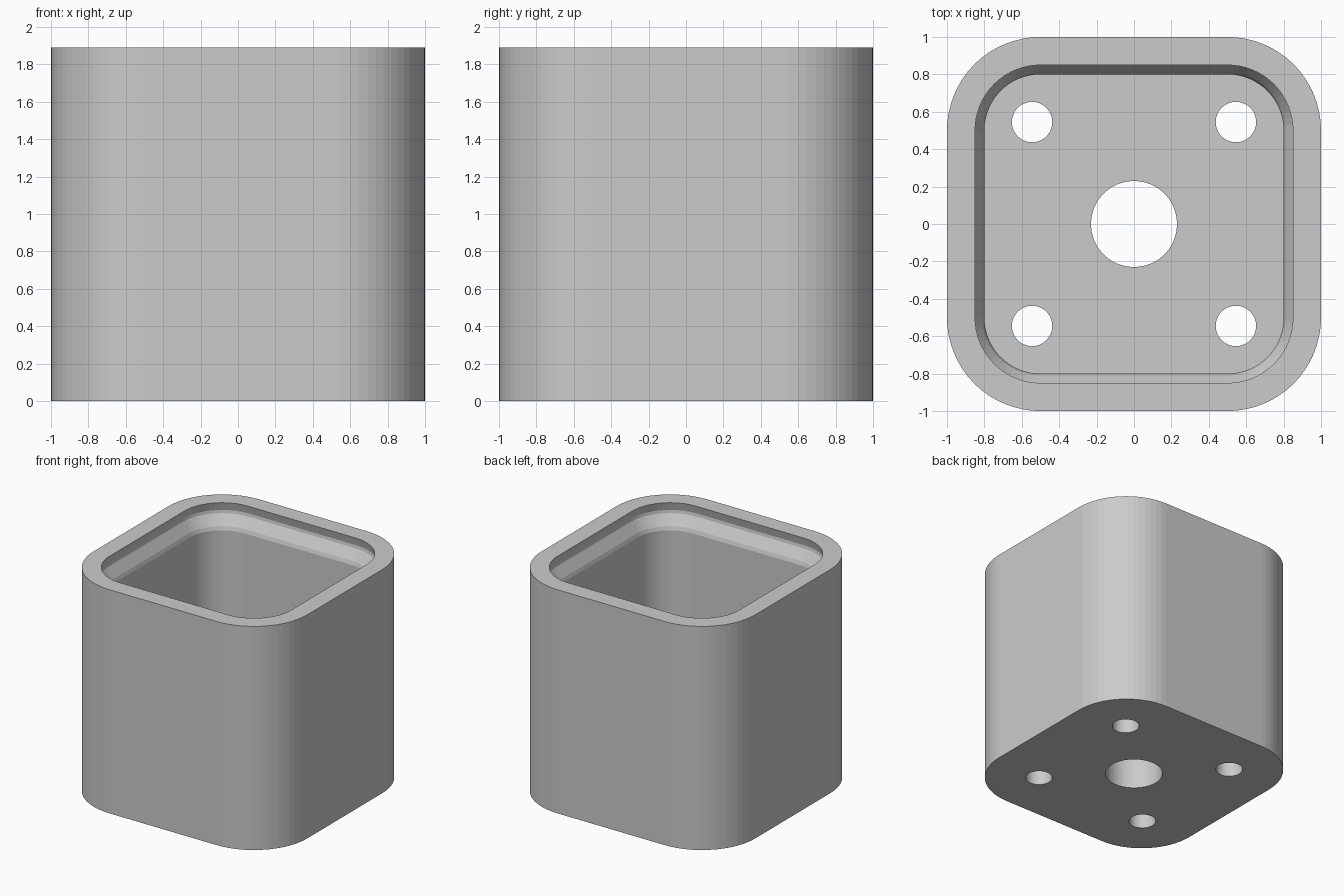
import bpy, bmesh, math

if "Cube" in bpy.data.objects:
    bpy.data.objects.remove(bpy.data.objects["Cube"])

H = 1.89          # overall height
FLOOR = 0.30      # thickness of the base plate
CORNER = 0.5      # centre of every concentric corner arc
SEG = 16          # facets per corner

grey = bpy.data.materials.new("light grey")
grey.diffuse_color = (0.6, 0.6, 0.6, 1)
grey.use_nodes = True
grey.node_tree.nodes["Principled BSDF"].inputs["Base Color"].default_value = grey.diffuse_color


def rounded_square(half, z):
    """Points of a rounded square whose corner arcs share the same centres."""
    r = half - CORNER
    pts = []
    for q, (sx, sy) in enumerate([(1, 1), (-1, 1), (-1, -1), (1, -1)]):
        for i in range(SEG + 1):
            a = math.pi / 2 * (q + i / SEG)
            pts.append((sx * CORNER + r * math.cos(a), sy * CORNER + r * math.sin(a), z))
    return pts


# Housing: outer wall, rim, snap groove, inner wall and floor
profile = [(1.0, 0), (1.0, H), (0.85, H),
           (0.868, H - 0.07), (0.864, H - 0.095), (0.81, H - 0.18),
           (0.80, H - 0.21), (0.80, FLOOR)]
bm = bmesh.new()
rings = [[bm.verts.new(p) for p in rounded_square(h, z)] for h, z in profile]
n = len(rings[0])
for lo, hi in zip(rings, rings[1:]):
    for i in range(n):
        j = (i + 1) % n
        bm.faces.new((lo[i], lo[j], hi[j], hi[i]))
bm.faces.new(list(reversed(rings[0])))
bm.faces.new(rings[-1])
bmesh.ops.recalc_face_normals(bm, faces=bm.faces)
mesh = bpy.data.meshes.new("housing")
bm.to_mesh(mesh)
bm.free()
housing = bpy.data.objects.new("housing", mesh)
bpy.context.collection.objects.link(housing)
mesh.materials.append(grey)

# Holes through the base: one large in the middle, four at the corners
holes = [(0, 0, 0.23)] + [(x, y, 0.108) for x in (-0.545, 0.545) for y in (-0.545, 0.545)]
bm = bmesh.new()
for x, y, r in holes:
    made = bmesh.ops.create_cone(bm, cap_ends=True, segments=48, radius1=r, radius2=r, depth=1.0)
    bmesh.ops.translate(bm, verts=made["verts"], vec=(x, y, 0.2))
cut_mesh = bpy.data.meshes.new("hole_cutter")
bm.to_mesh(cut_mesh)
bm.free()
cut_mesh.materials.append(grey)
cutter = bpy.data.objects.new("hole_cutter", cut_mesh)
bpy.context.collection.objects.link(cutter)

mod = housing.modifiers.new("holes", "BOOLEAN")
mod.operation = "DIFFERENCE"
mod.solver = "EXACT"
mod.object = cutter
bpy.context.view_layer.objects.active = housing
housing.select_set(True)
bpy.ops.object.modifier_apply(modifier=mod.name)
bpy.data.objects.remove(cutter)
